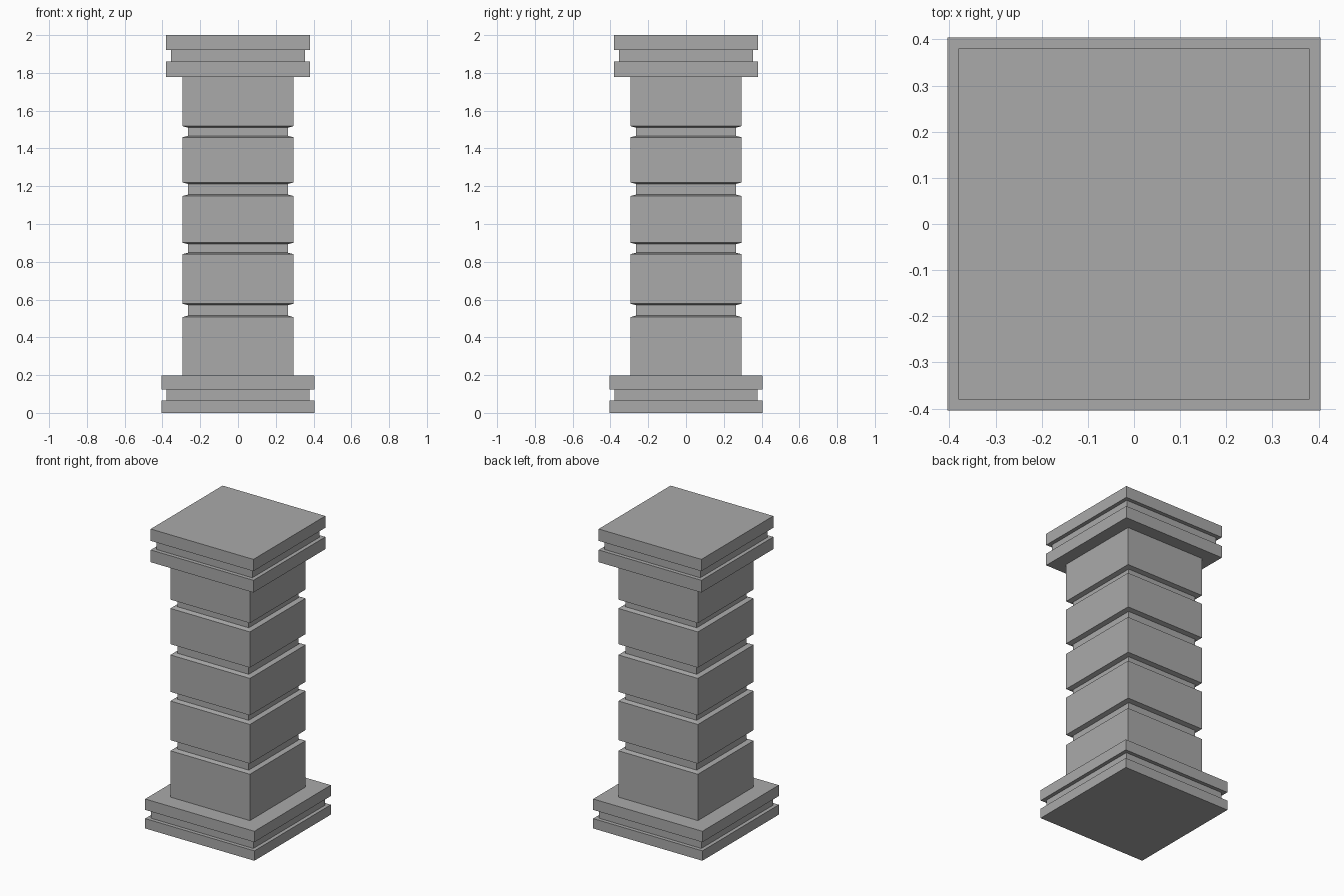
import bpy
import bmesh

cube = bpy.data.objects.get("Cube")
if cube:
    bpy.data.objects.remove(cube, do_unlink=True)

stone = bpy.data.materials.new("grey_stone")
stone.use_nodes = True
grey = (0.4, 0.4, 0.4, 1)
stone.diffuse_color = grey
stone.node_tree.nodes["Principled BSDF"].inputs["Base Color"].default_value = grey


def square_stack(name, profile):
    """Square solid swept through (half width, height) steps, capped at both ends."""
    bm = bmesh.new()
    corners = ((-1, -1), (1, -1), (1, 1), (-1, 1))
    rings = [[bm.verts.new((x * w, y * w, z)) for x, y in corners]
             for w, z in profile]
    for low, high in zip(rings, rings[1:]):
        for i in range(4):
            j = (i + 1) % 4
            bm.faces.new((low[i], low[j], high[j], high[i]))
    bm.faces.new(rings[0][::-1])
    bm.faces.new(rings[-1])
    mesh = bpy.data.meshes.new(name)
    bm.to_mesh(mesh)
    bm.free()
    mesh.materials.append(stone)
    obj = bpy.data.objects.new(name, mesh)
    bpy.context.collection.objects.link(obj)


def grooved(outer, inner, bottom, top, grooves, slope=0.0):
    """Profile of a block with grooves whose lips may slope slightly."""
    points = [(outer, bottom)]
    for low, high in grooves:
        points += [(outer, low - slope), (inner, low + slope),
                   (inner, high - slope), (outer, high + slope)]
    return points + [(outer, top)]


# Plinth, shaft with four grooves, and capital
square_stack("plinth", grooved(0.404, 0.379, 0, 0.197, [(0.066, 0.124)]))
square_stack("shaft", grooved(
    0.294, 0.264, 0.197, 1.778,
    [(0.511, 0.574), (0.844, 0.897), (1.152, 1.216), (1.463, 1.514)], 0.004))
square_stack("capital", grooved(0.38, 0.354, 1.778, 2, [(1.86, 1.921)]))
